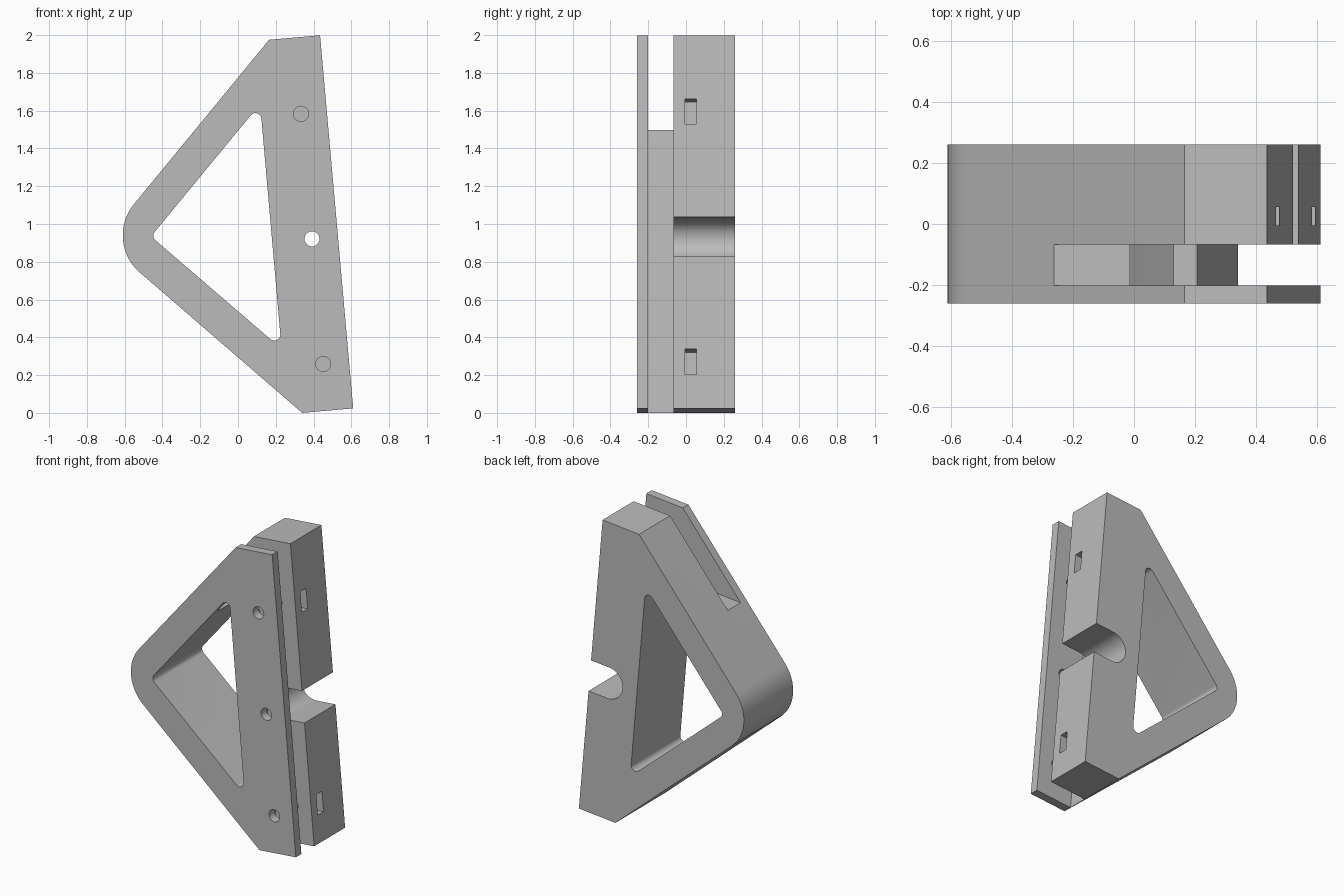
import bpy, bmesh
from math import sin, cos, pi, radians, atan2, hypot
from mathutils import Vector

cube = bpy.data.objects.get("Cube")
if cube:
    bpy.data.objects.remove(cube, do_unlink=True)

grey = bpy.data.materials.new("light grey")
grey.use_nodes = True
grey.diffuse_color = (0.5, 0.5, 0.5, 1)
grey.node_tree.nodes["Principled BSDF"].inputs["Base Color"].default_value = (0.5, 0.5, 0.5, 1)

# The straight mounting edge leans back; u runs up along it, v goes into the body
LEAN = radians(5.08)
CORNER = Vector((0.61, 0.024))
UP = Vector((-sin(LEAN), cos(LEAN)))
IN = Vector((-cos(LEAN), -sin(LEAN)))
LENGTH, DEPTH = 1.983, 0.271


def at(u, v):
    return CORNER + UP * u + IN * v


def arc(centre, r, start, end, steps):
    return [centre + r * Vector((cos(start + (end - start) * i / steps),
                                 sin(start + (end - start) * i / steps)))
            for i in range(steps + 1)]


def prism(name, profile, y0, y1):
    """Extrude an x-z profile from y0 to y1."""
    bm = bmesh.new()
    face = bm.faces.new([bm.verts.new((p.x, y0, p.y)) for p in profile])
    grown = bmesh.ops.extrude_face_region(bm, geom=[face])["geom"]
    bmesh.ops.translate(bm, vec=(0, y1 - y0, 0),
                        verts=[g for g in grown if isinstance(g, bmesh.types.BMVert)])
    bmesh.ops.recalc_face_normals(bm, faces=bm.faces[:])
    mesh = bpy.data.meshes.new(name)
    bm.to_mesh(mesh)
    bm.free()
    obj = bpy.data.objects.new(name, mesh)
    bpy.context.collection.objects.link(obj)
    mesh.materials.append(grey)
    return obj


def rounded_triangle(corners, r):
    """Counter-clockwise triangle through circles of radius r at the corners."""
    points = []
    for i, c in enumerate(corners):
        before, after = c - corners[i - 1], corners[(i + 1) % 3] - c
        a0 = atan2(before.y, before.x) - pi / 2
        a1 = atan2(after.y, after.x) - pi / 2
        while a1 < a0:
            a1 += 2 * pi
        points += arc(c, r, a0, a1, 10)
    return points


# Outer body: mounting edge, two short ends and a large rounded nose
nose, nose_r = Vector((-0.35, 0.94)), 0.26


def tangent_angle(p, side):
    d = p - nose
    return atan2(d.y, d.x) + side * math_acos(nose_r / hypot(d.x, d.y))


from math import acos as math_acos
top_in, bottom_in = at(LENGTH, DEPTH), at(0, DEPTH)
a_top = tangent_angle(top_in, 1)
a_bottom = tangent_angle(bottom_in, -1) + 2 * pi
body = prism("bracket_body",
             [bottom_in, at(0, 0), at(LENGTH, 0), top_in] + arc(nose, nose_r, a_top, a_bottom, 24),
             -0.26, 0.26)

# Cutters: triangular window
cutters = [prism("window_cutter", rounded_triangle(
    [Vector((-0.416, 0.938)), Vector((0.192, 0.415)), Vector((0.092, 1.555))], 0.032), -0.4, 0.4)]

# Panel slot along the mounting edge, widening across the upper end
cutters.append(prism("slot_cutter", [at(-0.1, -0.1), at(2.1, -0.1), at(2.1, 1.2),
                                     at(1.504, 1.2), at(1.504, DEPTH), at(-0.1, DEPTH)],
                     -0.202, -0.067))

# Round-ended notch through the rear block
hole_rows = [0.248, 0.913, 1.578]
hole_v = 0.138
mid = hole_rows[1]
notch_r = 0.105
up_angle = pi / 2 + LEAN
notch = arc(at(mid, hole_v), notch_r, up_angle, up_angle + pi, 24)
cutters.append(prism("notch_cutter", notch + [at(mid - notch_r, -0.1), at(mid + notch_r, -0.1)],
                     -0.12, 0.4))

# Bolt holes from the front, with nut pockets for the outer two
for u in hole_rows:
    cutters.append(prism("bolt_hole_cutter", arc(at(u, hole_v), 0.04, 0, 2 * pi * 31 / 32, 31),
                         -0.4, 0.12))
    if u != mid:
        h = 0.0675
        cutters.append(prism("nut_pocket_cutter", [at(u - h, -0.1), at(u + h, -0.1),
                                                   at(u + h, 0.205), at(u - h, 0.205)],
                             -0.005, 0.055))

for cutter in cutters:
    cutter.hide_render = True
    cut = body.modifiers.new(cutter.name, "BOOLEAN")
    cut.operation, cut.solver, cut.object = "DIFFERENCE", "EXACT", cutter

# Bake the cuts, then drop the cutters
bpy.context.view_layer.update()
graph = bpy.context.evaluated_depsgraph_get()
mesh = bpy.data.meshes.new_from_object(body.evaluated_get(graph))
body.modifiers.clear()
body.data = mesh
for cutter in cutters:
    bpy.data.objects.remove(cutter, do_unlink=True)

bpy.ops.object.select_all(action="DESELECT")
body.select_set(True)
bpy.context.view_layer.objects.active = body
bpy.ops.object.shade_smooth_by_angle(angle=radians(30))
